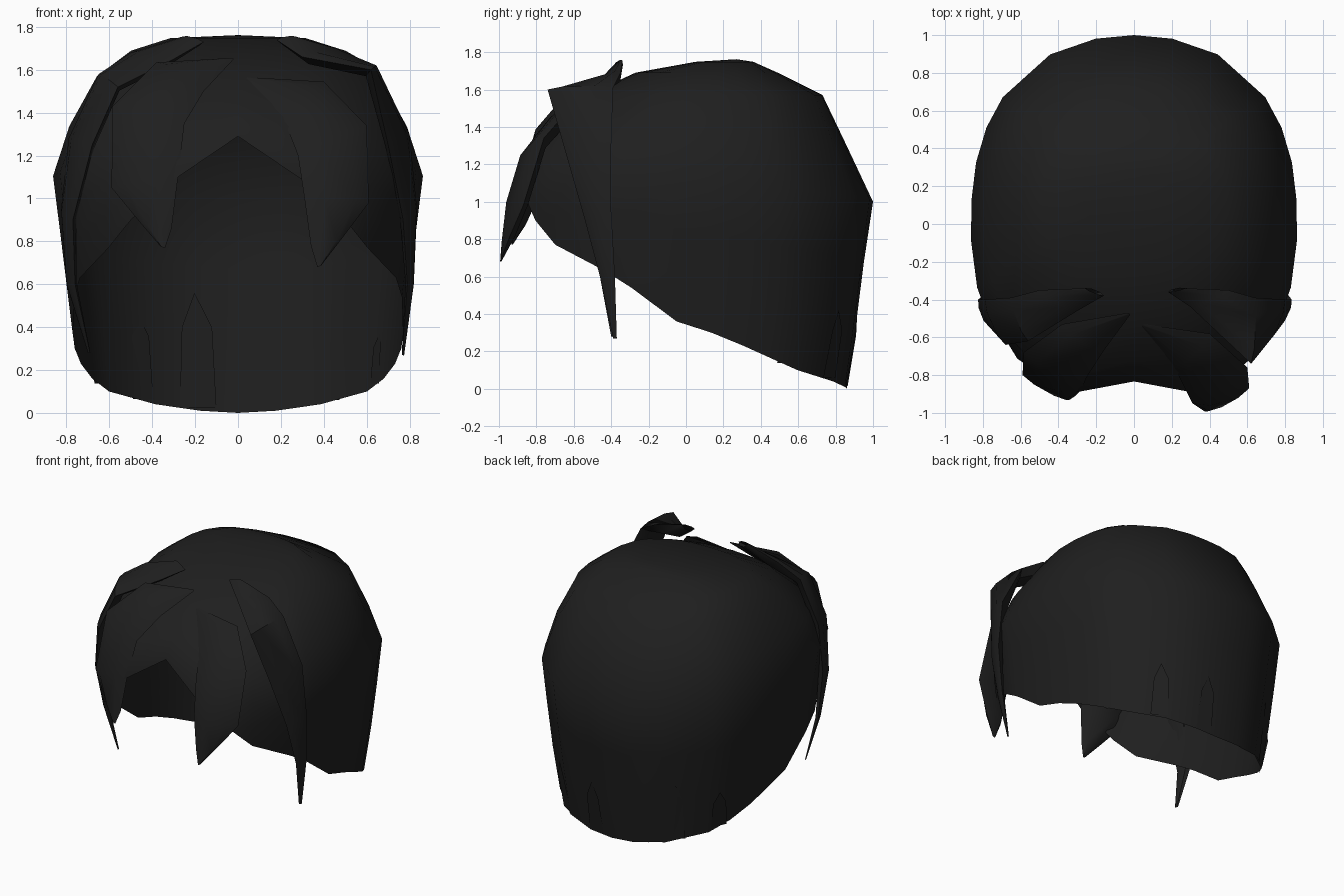
import bpy, bmesh, math
from mathutils import Vector

if "Cube" in bpy.data.objects:
    bpy.data.objects.remove(bpy.data.objects["Cube"])

hair = bpy.data.materials.new("charcoal_hair")
hair.diffuse_color = (0.0135, 0.0135, 0.0135, 1)
hair.use_nodes = True
hair.node_tree.nodes["Principled BSDF"].inputs["Base Color"].default_value = hair.diffuse_color


def interp(table, t, col=1):
    """Piecewise linear lookup in a table whose first column is the key."""
    if t <= table[0][0]:
        return table[0][col]
    for a, b in zip(table, table[1:]):
        if t <= b[0]:
            f = (t - a[0]) / (b[0] - a[0])
            return a[col] + (b[col] - a[col]) * f
    return table[-1][col]


# height, half width, back y, front y
SECTIONS = [(0, .72, .86, -.80), (.35, .77, .91, -.82), (.75, .82, .96, -.92),
            (1.0, .85, 1.0, -.94), (1.13, .868, .94, -.91), (1.36, .78, .83, -.80),
            (1.57, .66, .73, -.53), (1.69, .50, .49, -.27), (1.748, .32, .36, .05)]
# angle from the front, height of the lower hair edge
EDGE = [(0, 1.29), (18, 1.09), (31, .90), (40, .77), (58, .63), (67, .54),
        (83, .36), (97, .30), (110, .23), (122, .16), (133, .10), (153, .04), (168, .01), (180, 0)]
JOIN = [(0, 1.42), (60, 1.13), (180, 1.0)]


def on_head(phi, z, out=0.0):
    """Point on the rounded head form at a height and angle from the front."""
    w, yb, yf = (interp(SECTIONS, z, c) for c in (1, 2, 3))
    a, cy, d = math.radians(phi), (yb + yf) / 2, (yb - yf) / 2
    s, c = math.sin(a), math.cos(a)
    r = (abs(s / w) ** 2.4 + abs(c / d) ** 2.4) ** (-1 / 2.4) + out
    return Vector((r * s, cy - r * c, z))


def finish(name, verts, faces, angle=45):
    me = bpy.data.meshes.new(name)
    me.from_pydata(verts, [], faces)
    bm = bmesh.new()
    bm.from_mesh(me)
    bmesh.ops.remove_doubles(bm, verts=bm.verts, dist=0.0005)
    bmesh.ops.recalc_face_normals(bm, faces=bm.faces)
    bm.to_mesh(me)
    bm.free()
    me.materials.append(hair)
    ob = bpy.data.objects.new(name, me)
    bpy.context.collection.objects.link(ob)
    bpy.ops.object.select_all(action='DESELECT')
    ob.select_set(True)
    bpy.context.view_layer.objects.active = ob
    bpy.ops.object.shade_smooth_by_angle(angle=math.radians(angle))
    return ob


# Main cap: open sheet of columns from the hair edge to the crown
phis = [e[0] for e in EDGE] + [360 - e[0] for e in EDGE[-2:0:-1]]
verts, faces = [], []
for phi in phis:
    p = min(phi, 360 - phi)
    low, join = interp(EDGE, p), interp(JOIN, p)
    levels = [low + (join - low) * f for f in (0, .33, .67, 1)]
    levels += [(join + 1.57) / 2, 1.57, 1.69, 1.748]
    verts += [on_head(phi, z) for z in levels]
n, m = len(phis), 8
verts.append(Vector((0, .27, 1.762)))
for i in range(n):
    j = (i + 1) % n
    for k in range(m - 1):
        faces.append((i * m + k, j * m + k, j * m + k + 1, i * m + k + 1))
    faces.append((i * m + m - 1, j * m + m - 1, n * m))
finish("hair_cap", verts, faces, 50)


def lock(name, rows, bulge, depth, mirror=1):
    """Tapered lock: rows of inner and outer edge points, swollen both ways."""
    vs, fs = [], []
    for i, (a, b) in enumerate(rows):
        a, b = Vector(a), Vector(b)
        mid = (a + b) / 2
        d = (mid - Vector((0, 0, .9))).normalized()
        f = min(1, (a - b).length / .22)
        ring = [a, a.lerp(b, .25) + d * bulge * f, a.lerp(b, .75) + d * bulge * f, b,
                a.lerp(b, .75) - d * depth * f, a.lerp(b, .25) - d * depth * f]
        vs += [Vector((v.x * mirror, v.y, v.z)) for v in ring]
        if i:
            for k in range(6):
                o, q = (i - 1) * 6, (k + 1) % 6
                fs.append((o + k, o + q, o + 6 + q, o + 6 + k))
    finish(name, vs, fs, 40)


# Front fringe locks
lock("fringe_lock_right", [
    ((.04, -.54, 1.56), (.05, -.53, 1.565)),
    ((.21, -.75, 1.38), (.40, -.58, 1.545)),
    ((.28, -.89, 1.20), (.60, -.76, 1.34)),
    ((.31, -.95, 1.00), (.61, -.87, .98)),
    ((.34, -.97, .78), (.49, -.94, .82)),
    ((.37, -.99, .68), (.39, -.99, .69))], .035, .05)
lock("fringe_lock_left", [
    ((.02, -.48, 1.65), (.03, -.47, 1.655)),
    ((.16, -.67, 1.50), (.38, -.53, 1.635)),
    ((.25, -.81, 1.35), (.585, -.68, 1.43)),
    ((.28, -.88, 1.10), (.59, -.80, 1.05)),
    ((.31, -.91, .86), (.45, -.88, .88)),
    ((.34, -.93, .77), (.36, -.93, .775))], .035, .05, -1)

# Side locks sweeping from the crown down to a thin sideburn
lock("side_lock_right", [
    ((.18, -.36, 1.74), (.27, -.34, 1.755)),
    ((.30, -.44, 1.66), (.50, -.35, 1.69)),
    ((.62, -.74, 1.60), (.64, -.39, 1.61)),
    ((.70, -.64, 1.25), (.80, -.40, 1.30)),
    ((.77, -.54, .90), (.835, -.40, .95)),
    ((.79, -.46, .60), (.82, -.38, .60)),
    ((.765, -.39, .27), (.775, -.37, .27))], .02, .05)
lock("side_lock_left", [
    ((.16, -.38, 1.73), (.26, -.34, 1.755)),
    ((.30, -.46, 1.65), (.50, -.35, 1.68)),
    ((.56, -.62, 1.52), (.65, -.39, 1.58)),
    ((.68, -.64, 1.25), (.79, -.40, 1.28)),
    ((.77, -.54, .90), (.825, -.40, .95)),
    ((.76, -.46, .60), (.80, -.38, .60)),
    ((.69, -.40, .28), (.70, -.38, .28))], .02, .05, -1)

# Thin pointed strands around the nape: angle, half spread, tip height, offset
STRANDS = [(193, 6, .56, -.03), (212, 4, .48, -.02), (150, 4, .42, .01),
           (172, 4, .40, .01), (128, 3, .38, -.015), (232, 4, .40, .01)]
for i, (phi, half, tip, out) in enumerate(STRANDS):
    p = min(phi, 360 - phi)
    low = interp(EDGE, p) + .01
    mid = low + (tip - low) * .7
    vs = [on_head(phi - half, low, out / 3), on_head(phi + half, low, out / 3),
          on_head(phi + half * .8, mid, out), on_head(phi, tip, out / 3),
          on_head(phi - half * .8, mid, out)]
    finish("nape_strand_%d" % (i + 1), vs, [(0, 1, 2, 3, 4)])
